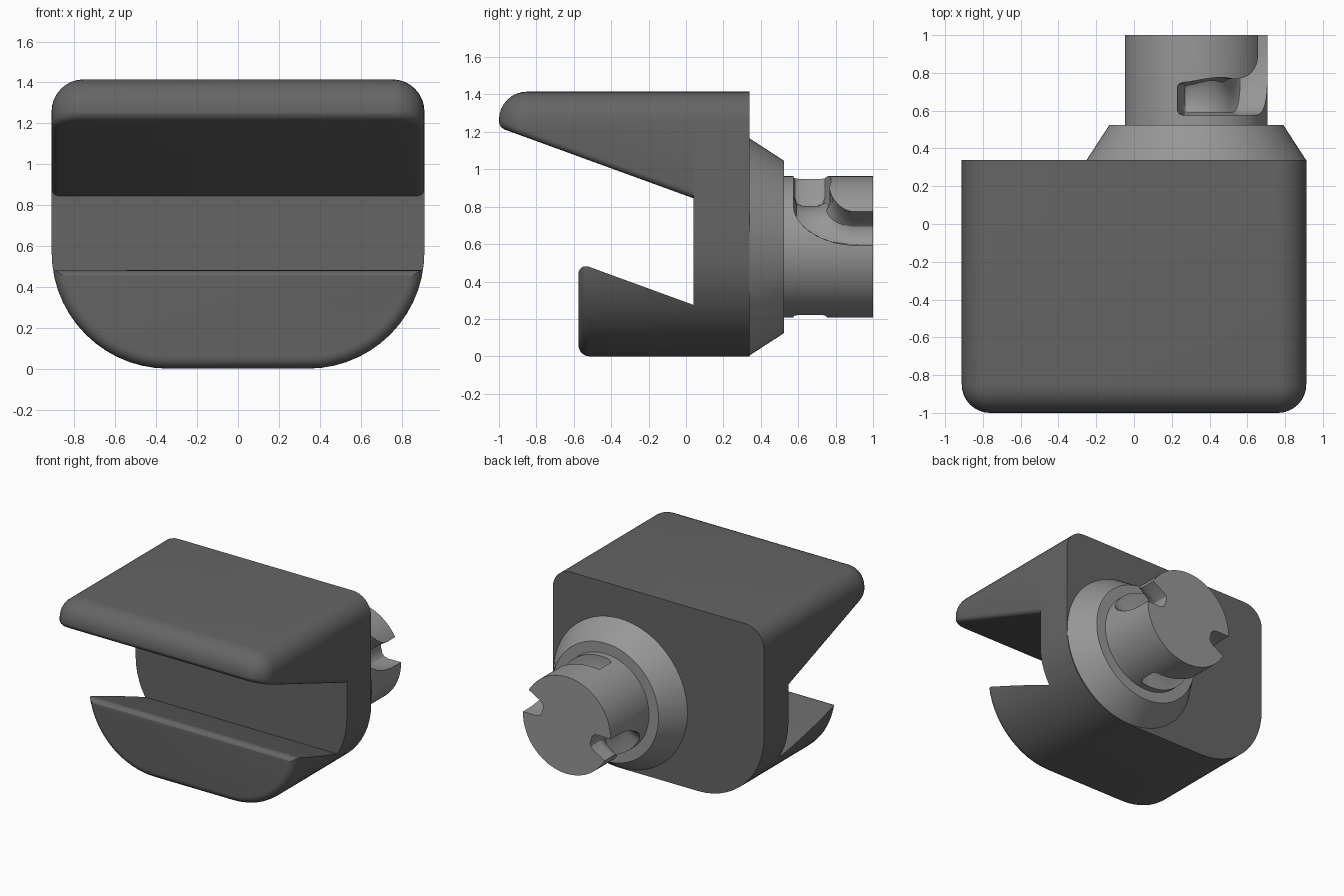
import bpy, bmesh
from math import sin, cos, pi, radians
from mathutils import Vector

if "Cube" in bpy.data.objects:
    bpy.data.objects.remove(bpy.data.objects["Cube"])

HALF_W, TOP, BACK, MOUTH, FRONT, LIP = 0.912, 1.415, 0.34, 0.04, -1.0, -0.575
SLOPE = Vector((0, sin(radians(20)), cos(radians(20))))   # normal of both jaw faces
UPPER, LOWER = Vector((0, MOUTH, 0.845)), Vector((0, MOUTH, 0.275))


def arc(cx, cz, rx, rz, a0, a1, n):
    return [(cx + rx * cos(radians(a0 + (a1 - a0) * i / n)),
             cz + rz * sin(radians(a0 + (a1 - a0) * i / n))) for i in range(n + 1)]


def outline():
    # front outline: small top corners, large bottom corners
    r, R = 0.157, 0.57
    half = (arc(HALF_W - R, R, R, R, -90, 0, 14)
            + arc(HALF_W - r, TOP - r, r, r, 0, 90, 8))
    return half + [(-x, z) for x, z in reversed(half)]


def prism(y0, y1):
    bm = bmesh.new()
    rings = [[bm.verts.new((x, y, z)) for x, z in outline()] for y in (y0, y1)]
    n = len(rings[0])
    for i in range(n):
        j = (i + 1) % n
        bm.faces.new((rings[0][i], rings[0][j], rings[1][j], rings[1][i]))
    for ring in rings:
        bm.faces.new(ring)
    bmesh.ops.recalc_face_normals(bm, faces=bm.faces)
    return bm


def cut(bm, co, no, **clear):
    geom = bm.verts[:] + bm.edges[:] + bm.faces[:]
    bmesh.ops.bisect_plane(bm, geom=geom, dist=1e-5, plane_co=co, plane_no=no, **clear)
    if clear:
        bmesh.ops.holes_fill(bm, edges=[e for e in bm.edges if e.is_boundary], sides=0)


def round_edges(bm, co, no, size, segments):
    # bevel the edges lying in a plane, except those on the back of the jaw
    edges = [e for e in bm.edges
             if all(abs((v.co - co).dot(no)) < 1e-4 for v in e.verts)
             and not all(abs(v.co.y - MOUTH) < 1e-4 for v in e.verts)]
    bmesh.ops.bevel(bm, geom=edges, offset=size, offset_type='OFFSET', segments=segments,
                    profile=0.5, affect='EDGES', clamp_overlap=False)


def drop_mouth_faces(bm, keep=lambda z: False):
    faces = [f for f in bm.faces if all(abs(v.co.y - MOUTH) < 1e-4 for v in f.verts)
             and not keep(f.calc_center_median().z)]
    bmesh.ops.delete(bm, geom=faces, context='FACES')


def finish(bm, name):
    me = bpy.data.meshes.new(name)
    bm.to_mesh(me)
    bm.free()
    ob = bpy.data.objects.new(name, me)
    bpy.context.collection.objects.link(ob)
    return ob


def smooth(ob, shade):
    mat = bpy.data.materials.new(ob.name + "_grey")
    mat.diffuse_color = (shade, shade, shade, 1)
    mat.use_nodes = True
    mat.node_tree.nodes["Principled BSDF"].inputs["Base Color"].default_value = mat.diffuse_color
    ob.data.materials.clear()
    ob.data.materials.append(mat)
    bpy.ops.object.select_all(action='DESELECT')
    ob.select_set(True)
    bpy.context.view_layer.objects.active = ob
    bpy.ops.object.shade_smooth_by_angle(angle=radians(32))


Y = Vector((0, 1, 0))

# upper jaw: fully rounded nose, sloped underside with a soft rim
upper = prism(FRONT, MOUTH)
round_edges(upper, Y * FRONT, Y, 0.15, 8)
cut(upper, UPPER, SLOPE, clear_inner=True)
round_edges(upper, UPPER, SLOPE, 0.034, 4)
drop_mouth_faces(upper)

# lower jaw: shorter, rounded front rim
lower = prism(LIP, MOUTH)
cut(lower, LOWER, SLOPE, clear_outer=True)
round_edges(lower, Y * LIP, Y, 0.06, 6)
drop_mouth_faces(lower)

# back plate, open where the jaws join it
plate = prism(MOUTH, BACK)
for z in (0.88, 0.275):
    cut(plate, Vector((0, 0, z)), Vector((0, 0, 1)))
drop_mouth_faces(plate, lambda z: 0.275 < z < 0.88)

body = bmesh.new()
for part in (upper, lower, plate):
    tmp = bpy.data.meshes.new("tmp")
    part.to_mesh(tmp)
    part.free()
    body.from_mesh(tmp)
    bpy.data.meshes.remove(tmp)
bmesh.ops.remove_doubles(body, verts=body.verts, dist=1e-4)
smooth(finish(body, "clamp_body"), 0.13)

# turned connector: conical collar and cylindrical shaft
CX, CZ, N = 0.33, 0.585, 96


def polar(r, a, y):
    return (CX + r * cos(a), y, CZ + r * sin(a))


def skin(loops, closed):
    # bridge matching loops of points into a capped solid
    bm = bmesh.new()
    loops = [[bm.verts.new(p) for p in loop] for loop in loops]
    n = len(loops[0])
    for a, b in zip(loops, loops[1:]):
        for i in range(n):
            j = (i + 1) % n
            bm.faces.new((a[i], a[j], b[j], b[i]))
    bm.faces.new(loops[0])
    bm.faces.new(loops[-1])
    bmesh.ops.recalc_face_normals(bm, faces=bm.faces)
    return finish(bm, closed)


connector = skin([[polar(r, 2 * pi * i / N, y) for i in range(N)]
                  for r, y in ((0.58, BACK), (0.46, 0.525), (0.378, 0.525), (0.378, 1.0))],
                 "connector")

# bayonet slots: round-bottomed channel swept between two walls (degrees, y)
steps = [58 + 43 * i / 8 for i in range(1, 9)]
outer = ([(1, 1.05)] + arc(35, 0.93, 34, 0.355, 180, 270, 10)
         + [(35 + 66 * i / 8, 0.575) for i in range(1, 9)] + [(104, 0.583), (105.5, 0.6)])
inner = ([(30, 1.05)] + arc(58, 0.9, 28, 0.133, 180, 270, 10)
         + [(a, 0.762 + 0.014 * cos((a - 70) * pi / 35)) for a in steps]
         + [(104, 0.742), (105.5, 0.727)])
section = ((0, 0.5), (0, 0.27), (0.08, 0.235), (0.25, 0.22),
           (0.75, 0.22), (0.92, 0.235), (1, 0.27), (1, 0.5))
for turn in (0, 180):
    cutter = skin([[polar(r, radians(a0 + (a1 - a0) * t + turn), y0 + (y1 - y0) * t)
                    for t, r in section]
                   for (a0, y0), (a1, y1) in zip(outer, inner)], "slot_cutter")
    cutter.hide_render = True
    mod = connector.modifiers.new("slot", 'BOOLEAN')
    mod.operation, mod.solver, mod.object = 'DIFFERENCE', 'EXACT', cutter
    bpy.context.view_layer.objects.active = connector
    bpy.ops.object.modifier_apply(modifier=mod.name)
    bpy.data.objects.remove(cutter)
smooth(connector, 0.31)
